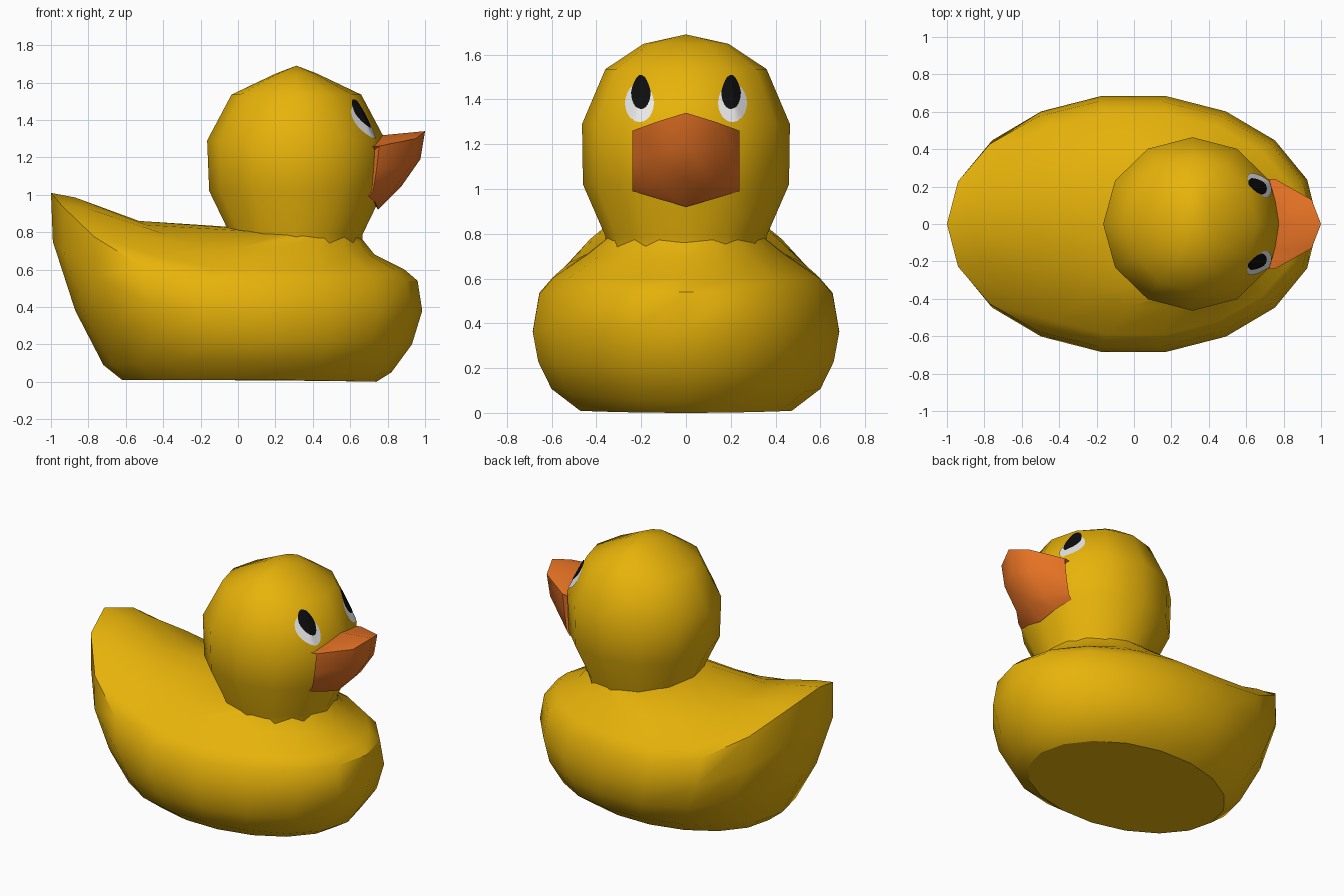
import bpy, bmesh, math
from mathutils import Vector
from mathutils.bvhtree import BVHTree

if "Cube" in bpy.data.objects:
    bpy.data.objects.remove(bpy.data.objects["Cube"])


def material(name, rgb):
    m = bpy.data.materials.new(name)
    m.diffuse_color = (*rgb, 1)
    m.use_nodes = True
    m.node_tree.nodes["Principled BSDF"].inputs["Base Color"].default_value = m.diffuse_color
    return m


yellow = material("yellow", (0.80, 0.45, 0.003))
orange = material("orange", (0.79, 0.17, 0.018))
white = material("white", (0.85, 0.85, 0.85))
black = material("black", (0.004, 0.004, 0.004))


def finish(bm, name, mat, angle=55, closed=True):
    if closed:
        bmesh.ops.recalc_face_normals(bm, faces=bm.faces[:])
    me = bpy.data.meshes.new(name)
    bm.to_mesh(me)
    bm.free()
    me.materials.append(mat)
    ob = bpy.data.objects.new(name, me)
    bpy.context.collection.objects.link(ob)
    bpy.ops.object.select_all(action='DESELECT')
    ob.select_set(True)
    bpy.context.view_layer.objects.active = ob
    bpy.ops.object.shade_smooth_by_angle(angle=math.radians(angle))
    return ob


def loft(rings, peak=None):
    bm = bmesh.new()
    rows = [[bm.verts.new(p) for p in r] for r in rings]
    n = len(rows[0])
    for a, b in zip(rows, rows[1:]):
        for i in range(n):
            j = (i + 1) % n
            bm.faces.new((a[i], a[j], b[j], b[i]))
    bottom = bm.faces.new(rows[0][::-1])
    # keep the edge round the flat underside sharp
    for e in bottom.edges:
        e.smooth = False
    if peak:
        tip = bm.verts.new(peak)
        for i in range(n):
            bm.faces.new((rows[-1][i], rows[-1][(i + 1) % n], tip))
    else:
        bm.faces.new(rows[-1])
    return bm


# Body: oval rings, each bent up towards the tail
# back x, back z, front x, front z, half width, side z
BODY = [(-0.62, 0.01, 0.74, 0.00, 0.48, 0.01),
        (-0.72, 0.09, 0.82, 0.05, 0.61, 0.11),
        (-0.87, 0.38, 0.93, 0.20, 0.67, 0.23),
        (-0.99, 0.75, 0.985, 0.38, 0.695, 0.36),
        (-1.00, 1.01, 0.96, 0.54, 0.665, 0.53),
        (-0.87, 0.985, 0.89, 0.60, 0.60, 0.605),
        (-0.53, 0.86, 0.73, 0.68, 0.445, 0.71),
        (-0.07, 0.83, 0.65, 0.78, 0.35, 0.785)]


def body_ring(xb, zb, xf, zf, w, zs, n=18):
    pts = []
    for i in range(n):
        a = math.tau * i / n
        c, s = math.cos(a), math.sin(a)
        end, power = (zf, 1.8) if c > 0 else (zb, 2.5)
        pts.append(((xb + xf) / 2 + c * (xf - xb) / 2, s * w,
                    zs + (end - zs) * abs(c) ** power))
    return pts


finish(loft([body_ring(*r) for r in BODY]), "body", yellow, 38)

# Head: twelve-sided ball, sunk slightly into the body; x radius, y radius, z
HX = 0.312
HEAD = [(0.35, 0.35, 0.70), (0.355, 0.36, 0.79), (0.466, 0.46, 1.02),
        (0.477, 0.464, 1.29), (0.347, 0.36, 1.535), (0.11, 0.19, 1.648)]
bm = loft([[(HX + rx * math.cos(math.tau * i / 12),
             ry * math.sin(math.tau * i / 12), z) for i in range(12)]
           for rx, ry, z in HEAD], peak=(HX, 0, 1.69))
bm.normal_update()
surface = BVHTree.FromBMesh(bm)
finish(bm, "head", yellow)

# Beak: scooped shell with an upturned lip; (x, z) down each column
COLUMNS = {0.00: [(0.74, 1.315), (1.00, 1.34), (0.975, 1.19), (0.87, 1.04), (0.75, 0.92)],
           0.13: [(0.72, 1.285), (0.95, 1.30), (0.925, 1.16), (0.83, 1.02), (0.735, 0.957)],
           0.24: [(0.66, 1.25), (0.755, 1.26), (0.74, 1.13), (0.722, 1.02), (0.70, 0.99)]}
bm = bmesh.new()
cols = [[bm.verts.new((x, y, z)) for x, z in COLUMNS[abs(y)]]
        for y in (-0.24, -0.13, 0.0, 0.13, 0.24)]
for a, b in zip(cols, cols[1:]):
    for i in range(4):
        bm.faces.new((a[i], b[i], b[i + 1], a[i + 1]))
# the back closes on a point inside the head
hub = bm.verts.new((0.6, 0, 1.13))
for e in [e for e in bm.edges if e.is_boundary]:
    bm.faces.new((e.verts[0], e.verts[1], hub))
finish(bm, "beak", orange, 75)


# Eyes: thin oval patches projected on to the head
def eye_patch(name, y, z, ry, rz, lift, mat, point=1.0):
    bm = bmesh.new()

    def vert(t, a):
        c, s = math.cos(a), math.sin(a)
        # narrow the upper end
        taper = 1 - (1 - point) * max(s, 0)
        hit, normal, _, _ = surface.ray_cast(
            Vector((2, y + ry * t * c * taper, z + rz * t * s)), Vector((-1, 0, 0)))
        return bm.verts.new(hit + normal * lift)

    n = 24
    centre = vert(0, 0)
    rows = [[vert(k / 6, math.tau * i / n) for i in range(n)] for k in range(1, 7)]
    for i in range(n):
        j = (i + 1) % n
        bm.faces.new((centre, rows[0][i], rows[0][j]))
        for p, q in zip(rows, rows[1:]):
            bm.faces.new((p[i], q[i], q[j], p[j]))
    finish(bm, name, mat, closed=False)


for side, label in ((1, "left"), (-1, "right")):
    eye_patch(label + "_eye_white", side * 0.206, 1.385, 0.064, 0.088, 0.004, white, 0.9)
    eye_patch(label + "_pupil", side * 0.198, 1.43, 0.042, 0.077, 0.008, black, 0.7)
